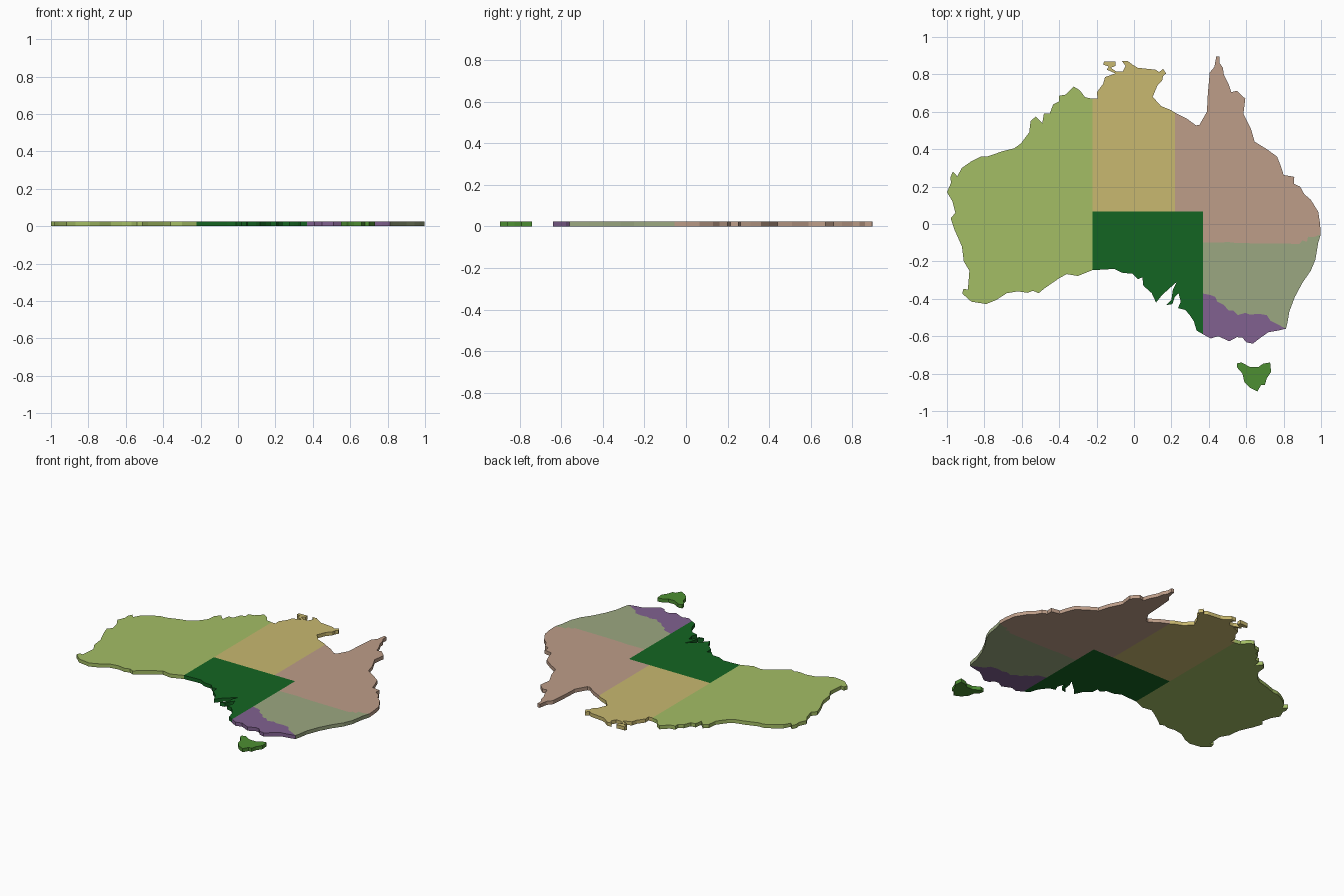
import bpy
import bmesh

THICK = 0.024


def region(name, outline, color):
    """Flat slab: one outline face extruded straight up from z = 0."""
    bm = bmesh.new()
    face = bm.faces.new([bm.verts.new((x, y, 0)) for x, y in outline])
    ext = bmesh.ops.extrude_face_region(bm, geom=[face], use_keep_orig=True)
    top = [g for g in ext["geom"] if isinstance(g, bmesh.types.BMVert)]
    bmesh.ops.translate(bm, vec=(0, 0, THICK), verts=top)
    bmesh.ops.recalc_face_normals(bm, faces=bm.faces)
    mesh = bpy.data.meshes.new(name)
    bm.to_mesh(mesh)
    bm.free()
    mat = bpy.data.materials.new(name + "_paint")
    mat.diffuse_color = (*color, 1)
    mesh.materials.append(mat)
    obj = bpy.data.objects.new(name, mesh)
    bpy.context.collection.objects.link(obj)
    return obj


# Shared straight borders
W, M, E = -0.223, 0.22, 0.37
MID = 0.067

# Shared wavy borders, west to east
north_line = [(E, -0.1), (0.51, -0.097), (0.54, -0.101), (0.66, -0.104), (0.885, -0.106),
              (0.9, -0.088), (0.925, -0.095), (0.93, -0.068), (0.96, -0.07), (0.998, -0.056)]
river = [(E, -0.372), (0.41, -0.38), (0.435, -0.39), (0.445, -0.415), (0.48, -0.432),
         (0.505, -0.462), (0.53, -0.463), (0.555, -0.487), (0.595, -0.475), (0.62, -0.485),
         (0.665, -0.48), (0.71, -0.487), (0.73, -0.518), (0.765, -0.535), (0.812, -0.56)]

# Western region
region("west_region", [
    (W, 0.67), (W, -0.247), (-0.3, -0.278), (-0.36, -0.268), (-0.4, -0.29), (-0.48, -0.345),
    (-0.51, -0.37), (-0.54, -0.357), (-0.57, -0.368), (-0.62, -0.36), (-0.68, -0.37),
    (-0.74, -0.408), (-0.79, -0.428), (-0.87, -0.415), (-0.918, -0.372), (-0.912, -0.347),
    (-0.888, -0.35), (-0.88, -0.25), (-0.91, -0.2), (-0.92, -0.12), (-0.96, -0.03),
    (-0.98, 0.03), (-0.955, 0.06), (-0.97, 0.12), (-1.0, 0.17), (-0.978, 0.22),
    (-0.982, 0.25), (-0.968, 0.28), (-0.945, 0.255), (-0.92, 0.3), (-0.87, 0.335),
    (-0.82, 0.36), (-0.78, 0.362), (-0.7, 0.39), (-0.64, 0.405), (-0.605, 0.43),
    (-0.56, 0.49), (-0.553, 0.55), (-0.525, 0.575), (-0.49, 0.54), (-0.482, 0.59),
    (-0.45, 0.592), (-0.432, 0.64), (-0.402, 0.655), (-0.402, 0.685), (-0.365, 0.692),
    (-0.322, 0.735), (-0.29, 0.715), (-0.262, 0.678)], (.37, .51, .13))

# Northern region with the hooked islands at its tip
region("north_region", [
    (W, MID), (M, MID), (M, 0.595), (0.195, 0.61), (0.145, 0.63), (0.1, 0.68), (0.125, 0.74),
    (0.15, 0.765), (0.155, 0.79), (0.172, 0.805), (0.155, 0.83), (0.135, 0.812),
    (0.115, 0.825), (0.02, 0.835), (-0.005, 0.85), (-0.035, 0.872), (-0.065, 0.872),
    (-0.045, 0.845), (-0.06, 0.815), (-0.095, 0.815), (-0.125, 0.835), (-0.1, 0.845),
    (-0.1, 0.87), (-0.16, 0.868), (-0.165, 0.852), (-0.135, 0.842), (-0.145, 0.825),
    (-0.1, 0.805), (-0.155, 0.785), (-0.165, 0.75), (-0.198, 0.705), (-0.195, 0.67),
    (W, 0.67)], (.58, .48, .16))

# North-eastern region with its long cape
region("north_east_region", [(M, MID), (E, MID)] + north_line + [
    (0.995, 0.0), (0.985, 0.065), (0.945, 0.13), (0.91, 0.16), (0.888, 0.2), (0.855, 0.215),
    (0.857, 0.252), (0.8, 0.262), (0.785, 0.31), (0.765, 0.36), (0.71, 0.4), (0.645, 0.44),
    (0.625, 0.51), (0.585, 0.59), (0.595, 0.67), (0.55, 0.712), (0.52, 0.705), (0.505, 0.75),
    (0.48, 0.8), (0.475, 0.835), (0.458, 0.86), (0.458, 0.895), (0.44, 0.897), (0.43, 0.84),
    (0.405, 0.81), (0.395, 0.7), (0.39, 0.6), (0.35, 0.53), (0.332, 0.527), (0.28, 0.565),
    (M, 0.595)], (.51, .34, .25))

# Southern region with gulfs and peninsulas
region("south_region", [
    (W, MID), (E, MID), (E, -0.59), (0.335, -0.57), (0.32, -0.52), (0.3, -0.49),
    (0.275, -0.46), (0.235, -0.45), (0.25, -0.415), (0.238, -0.37), (0.218, -0.39),
    (0.205, -0.428), (0.172, -0.434), (0.2, -0.405), (0.208, -0.35), (0.228, -0.31),
    (0.2, -0.335), (0.15, -0.38), (0.118, -0.42), (0.095, -0.37), (0.05, -0.33),
    (0.045, -0.285), (0.02, -0.295), (-0.01, -0.265), (-0.06, -0.262), (-0.105, -0.24),
    (W, -0.247)], (.007, .13, .016))

# South-eastern region between the two wavy borders
region("south_east_region", north_line + [
    (0.985, -0.1), (0.97, -0.19), (0.945, -0.25), (0.9, -0.315), (0.86, -0.39),
    (0.83, -0.47), (0.82, -0.53)] + river[::-1], (.33, .39, .22))

# Small southern corner region
region("south_corner_region", river + [
    (0.77, -0.57), (0.72, -0.578), (0.68, -0.605), (0.635, -0.64), (0.6, -0.632),
    (0.58, -0.608), (0.55, -0.605), (0.51, -0.627), (0.45, -0.6), (0.41, -0.612),
    (E, -0.59)], (.22, .12, .28))

# Southern island
region("island_region", [
    (0.55, -0.745), (0.575, -0.74), (0.62, -0.765), (0.665, -0.765), (0.69, -0.747),
    (0.728, -0.74), (0.733, -0.79), (0.71, -0.825), (0.7, -0.86), (0.68, -0.86),
    (0.66, -0.895), (0.62, -0.875), (0.59, -0.845), (0.58, -0.8), (0.552, -0.768)],
    (.074, .275, .032))
